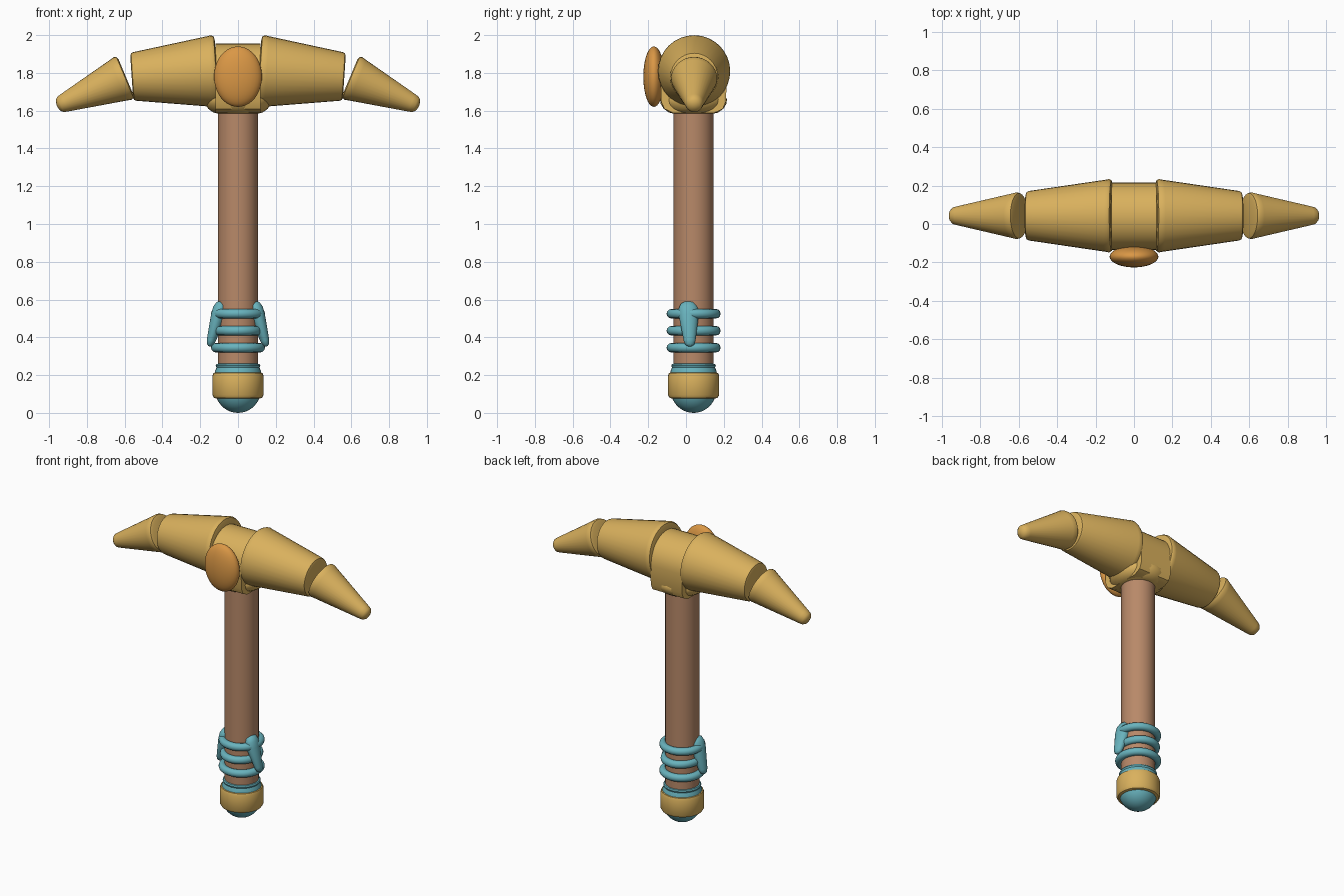
import bpy, bmesh, math
from mathutils import Vector

cube = bpy.data.objects.get("Cube")
if cube:
    bpy.data.objects.remove(cube)

AXIS_Y = 0.04  # depth of the handle's centre line


def material(name, rgb):
    m = bpy.data.materials.new(name)
    m.use_nodes = True
    m.diffuse_color = (*rgb, 1)
    bsdf = next(n for n in m.node_tree.nodes if n.type == 'BSDF_PRINCIPLED')
    bsdf.inputs["Base Color"].default_value = (*rgb, 1)
    return m


gold = material("gold", (0.70, 0.44, 0.11))
wood = material("brown wood", (0.48, 0.25, 0.14))
teal = material("teal", (0.14, 0.45, 0.51))
orange = material("orange", (0.70, 0.31, 0.06))


def finish(name, bm, mat, angle=40):
    bmesh.ops.recalc_face_normals(bm, faces=bm.faces)
    me = bpy.data.meshes.new(name)
    bm.to_mesh(me)
    bm.free()
    me.materials.append(mat)
    me.shade_smooth()
    me.set_sharp_from_angle(angle=math.radians(angle))
    ob = bpy.data.objects.new(name, me)
    bpy.context.collection.objects.link(ob)
    return ob


def lathe(name, profile, mat, start=(0, AXIS_Y, 0), end=None, sides=32, flat=1.0):
    """Spin (radius, distance) points about the line from start to end."""
    bm = bmesh.new()
    rings = []
    for r, h in profile:
        rings.append([bm.verts.new((r * math.cos(2 * math.pi * i / sides),
                                    r * math.sin(2 * math.pi * i / sides) * flat, h))
                      for i in range(sides)])
    for a, b in zip(rings, rings[1:]):
        for i in range(sides):
            j = (i + 1) % sides
            bm.faces.new((a[i], a[j], b[j], b[i]))
    bm.faces.new(rings[0])
    bm.faces.new(rings[-1])
    ob = finish(name, bm, mat)
    ob.location = start
    if end:
        ob.rotation_mode = 'QUATERNION'
        ob.rotation_quaternion = (Vector(end) - Vector(start)).to_track_quat('Z', 'Y')
    return ob


def ellipsoid(name, centre, radii, mat):
    bm = bmesh.new()
    bmesh.ops.create_uvsphere(bm, u_segments=32, v_segments=20, radius=1)
    bmesh.ops.scale(bm, vec=radii, verts=bm.verts)
    ob = finish(name, bm, mat, 80)
    ob.location = centre
    return ob


def ring(name, z, major, minor, mat, x_scale=1.0):
    bpy.ops.mesh.primitive_torus_add(location=(0, AXIS_Y, z), major_radius=major, minor_radius=minor,
                                     major_segments=36, minor_segments=12)
    ob = bpy.context.object
    ob.name = name
    ob.scale.x = x_scale
    ob.data.materials.append(mat)
    ob.data.shade_smooth()


# Handle and pommel
lathe("handle", [(0.106, 0.15), (0.106, 1.65)], wood)
ellipsoid("pommel_ball", (0, AXIS_Y, 0.125), (0.122, 0.122, 0.125), teal)
lathe("pommel_band", [(0.11, 0.075), (0.127, 0.08), (0.136, 0.095), (0.136, 0.195),
                      (0.13, 0.211), (0.11, 0.216)], gold)
lathe("pommel_collar", [(0.125, 0.2), (0.122, 0.22), (0.114, 0.24), (0.118, 0.25),
                        (0.114, 0.258), (0.1, 0.262)], teal)

# Grip rings, the middle one slightly narrower
for i, (z, squeeze) in enumerate([(0.345, 1), (0.435, 0.91), (0.525, 1)]):
    ring(f"grip_ring_{i + 1}", z, 0.118, 0.025, teal, squeeze)

# Central hub: arched block and a rounded socket under it
outline = [(0.175 * math.cos(t * math.pi / 20), 1.78 + 0.175 * math.sin(t * math.pi / 20))
           for t in range(21)]
outline += [(-0.172, 1.65), (-0.155, 1.61), (-0.11, 1.588), (0.11, 1.588), (0.155, 1.61), (0.172, 1.65)]
bm = bmesh.new()
face = bm.faces.new([bm.verts.new((-0.118, AXIS_Y + y, z)) for y, z in outline])
moved = bmesh.ops.extrude_face_region(bm, geom=[face])["geom"]
bmesh.ops.translate(bm, vec=(0.236, 0, 0), verts=[v for v in moved if isinstance(v, bmesh.types.BMVert)])
finish("hub_block", bm, gold)
lathe("hub_socket", [(0.1, 1.583), (0.13, 1.59), (0.158, 1.61), (0.174, 1.637), (0.177, 1.66),
                     (0.165, 1.685), (0.13, 1.705)], gold)

# Gem on the front
ellipsoid("front_gem", (0, -0.17, 1.78), (0.127, 0.056, 0.16), orange)

# Mirrored arms, tips and grip spikes
for side, s in (("left", 1), ("right", -1)):
    lathe(f"{side}_arm", [(0.16, 0), (0.184, 0.005), (0.191, 0.018), (0.187, 0.04), (0.129, 0.435),
                          (0.124, 0.447), (0.11, 0.452)], gold,
          (s * 0.112, AXIS_Y + 0.003, 1.81), (s * 0.563, AXIS_Y + 0.003, 1.78))
    lathe(f"{side}_tip", [(0.1, 0), (0.118, 0.006), (0.122, 0.02), (0.116, 0.045), (0.05, 0.352),
                          (0.044, 0.376), (0.03, 0.39), (0.008, 0.396)], gold,
          (s * 0.593, AXIS_Y + 0.003, 1.778), (s * 0.935, AXIS_Y + 0.003, 1.635))
    lathe(f"{side}_grip_spike", [(0.015, 0), (0.04, 0.012), (0.053, 0.04), (0.053, 0.08), (0.032, 0.215),
                                 (0.024, 0.238), (0.008, 0.248)], teal,
          (s * 0.082, 0.012, 0.59), (s * 0.15, 0.02, 0.355), sides=20, flat=0.75)
